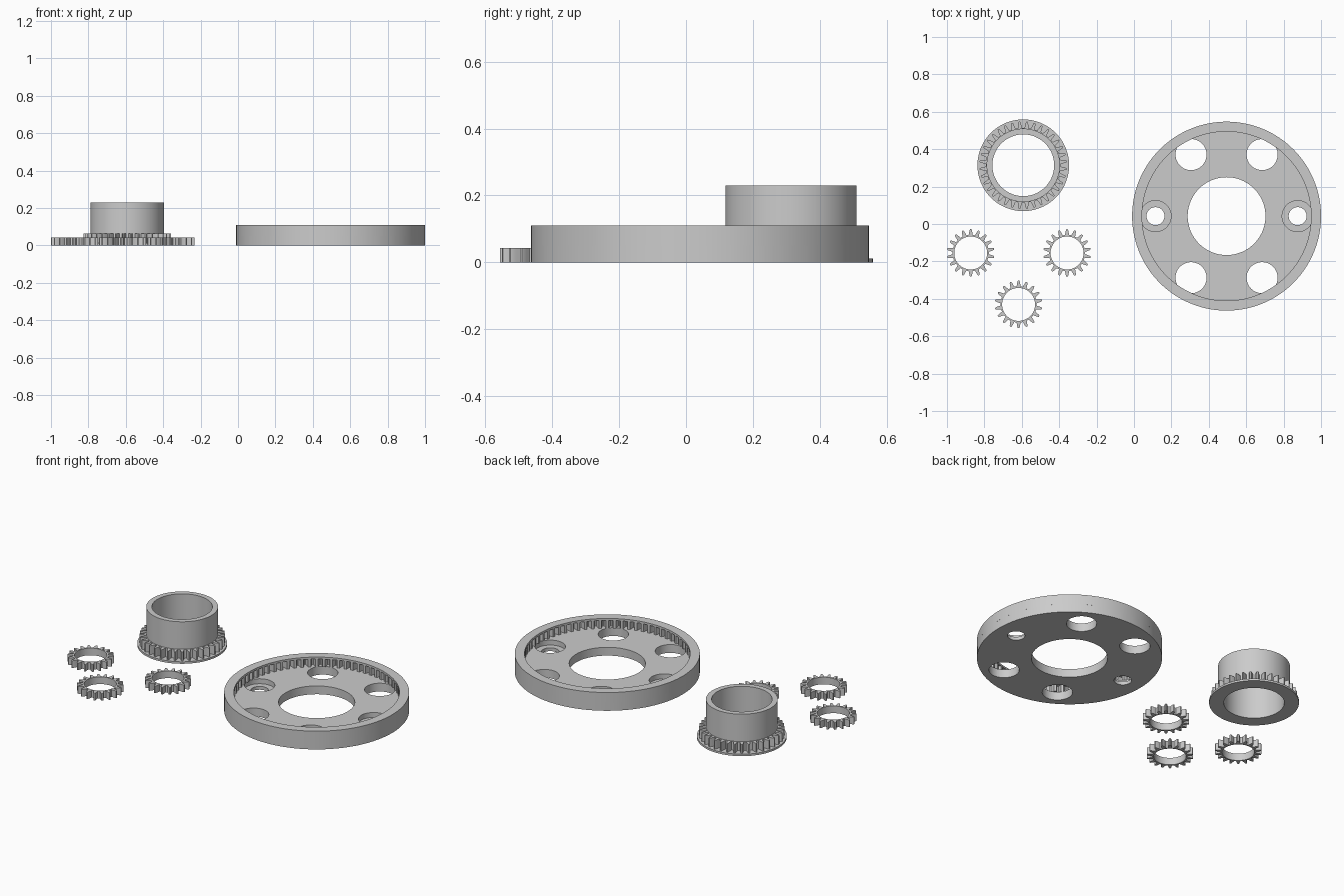
import bpy, bmesh, math

if "Cube" in bpy.data.objects:
    bpy.data.objects.remove(bpy.data.objects["Cube"])

# One gear tooth: (fraction of pitch, fraction of tooth depth)
TOOTH = [(0.0, 0.0), (0.18, 0.0), (0.27, 0.4), (0.35, 0.82), (0.42, 1.0),
         (0.58, 1.0), (0.65, 0.82), (0.73, 0.4), (0.82, 0.0)]


def lathe(name, loc, teeth, rings):
    """Closed revolved solid. Each ring is (root radius, tip radius, z);
    rings with root == tip are plain circles."""
    bm = bmesh.new()
    loops = []
    for root, tip, z in rings:
        loop = []
        for i in range(teeth):
            for u, t in TOOTH:
                a = 2 * math.pi * (i + u) / teeth
                r = root + (tip - root) * t
                loop.append(bm.verts.new((r * math.cos(a), r * math.sin(a), z)))
        loops.append(loop)
    n = len(loops[0])
    for k, lo in enumerate(loops):
        hi = loops[(k + 1) % len(loops)]
        for i in range(n):
            j = (i + 1) % n
            bm.faces.new((lo[i], lo[j], hi[j], hi[i]))
    bmesh.ops.recalc_face_normals(bm, faces=bm.faces)
    me = bpy.data.meshes.new(name)
    bm.to_mesh(me)
    bm.free()
    ob = bpy.data.objects.new(name, me)
    ob.location = loc
    bpy.context.collection.objects.link(ob)
    return ob


def smooth(ob):
    bpy.ops.object.select_all(action='DESELECT')
    ob.select_set(True)
    bpy.context.view_layer.objects.active = ob
    bpy.ops.object.shade_smooth_by_angle(angle=math.radians(25))


def drill(target, name, x, y, r, z0, z1):
    """Cut a round hole and discard the cutter."""
    bpy.ops.mesh.primitive_cylinder_add(vertices=64, radius=r, depth=z1 - z0,
                                        location=(x, y, (z0 + z1) / 2))
    cut = bpy.context.object
    cut.name = name
    cut.hide_render = True
    bpy.context.view_layer.objects.active = target
    mod = target.modifiers.new(name, 'BOOLEAN')
    mod.operation, mod.solver, mod.object = 'DIFFERENCE', 'EXACT', cut
    bpy.ops.object.modifier_apply(modifier=mod.name)
    bpy.data.objects.remove(cut)


# Housing floor with a centre bore and a circle of six holes
CX, CY, FLOOR, TOP = 0.495, 0.042, 0.05, 0.11
R_OUT, R_LIP = 0.505, 0.452
floor = lathe("housing_floor", (CX, CY, 0), 20, [
    (0.208, 0.208, 0), (R_OUT, R_OUT, 0),
    (R_OUT, R_OUT, FLOOR), (0.208, 0.208, FLOOR)])
for i in range(6):
    a = i * math.pi / 3
    x, y = CX + 0.38 * math.cos(a), CY + 0.38 * math.sin(a)
    if i % 3:
        drill(floor, "window", x, y, 0.083, -0.1, 0.2)
    else:  # stepped screw holes
        drill(floor, "counterbore", x, y, 0.083, 0.02, 0.2)
        drill(floor, "screw_hole", x, y, 0.048, -0.1, 0.2)
smooth(floor)

# Internal ring gear with a plain lip above the teeth
smooth(lathe("ring_gear", (CX, CY, 0), 72, [
    (R_OUT, R_OUT, FLOOR), (R_OUT, R_OUT, TOP), (R_LIP, R_LIP, TOP),
    (R_LIP, R_LIP, 0.098), (R_LIP + 0.001, 0.486, 0.098),
    (R_LIP + 0.001, 0.486, FLOOR)]))

# Sun gear: flange, teeth and tall sleeve around one bore
smooth(lathe("sun_gear", (-0.592, 0.314, 0), 36, [
    (0.165, 0.165, 0), (0.245, 0.245, 0), (0.245, 0.245, 0.012),
    (0.2, 0.234, 0.012), (0.2, 0.234, 0.065), (0.196, 0.196, 0.065),
    (0.196, 0.196, 0.23), (0.165, 0.165, 0.23)]))

# Three planet gears
for i, (x, y) in enumerate([(-0.873, -0.155), (-0.358, -0.155), (-0.617, -0.43)]):
    smooth(lathe(f"planet_gear_{i + 1}", (x, y, 0), 18, [
        (0.088, 0.088, 0), (0.097, 0.127, 0),
        (0.097, 0.127, 0.043), (0.088, 0.088, 0.043)]))
